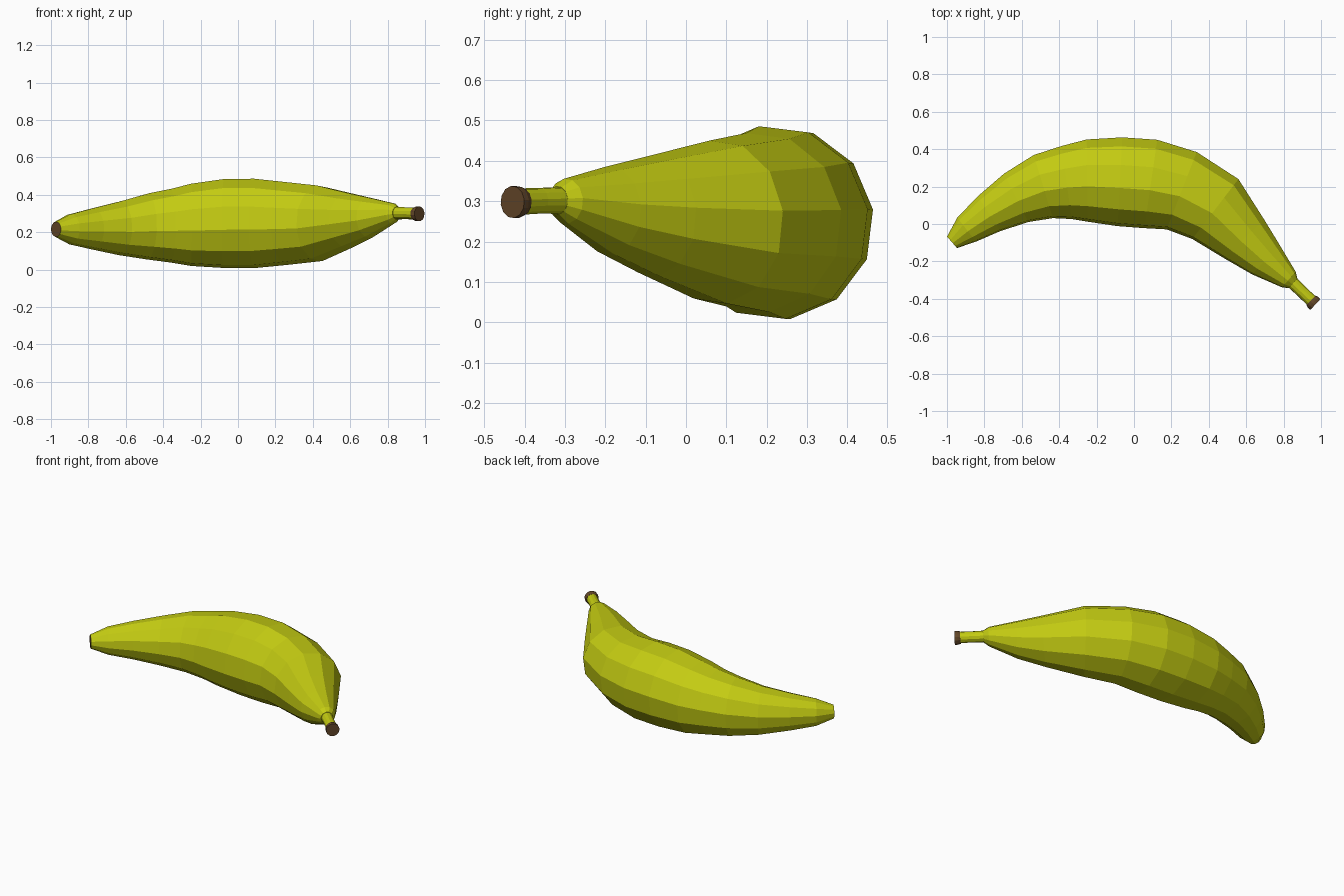
import bpy, bmesh, math
from mathutils import Vector

if "Cube" in bpy.data.objects:
    bpy.data.objects.remove(bpy.data.objects["Cube"])

SIDES, PHASE = 12, math.radians(8)


def material(name, color):
    m = bpy.data.materials.new(name)
    m.diffuse_color = (*color, 1)
    m.use_nodes = True
    m.node_tree.nodes["Principled BSDF"].inputs["Base Color"].default_value = m.diffuse_color
    return m


PEEL = material("peel yellow green", (0.55, 0.60, 0.006))
BROWN = material("tip brown", (0.125, 0.063, 0.022))


def loft(name, rings, mats, cap_start=0, cap_end=0):
    """Sweep a 12-sided section along rings of (x, y, z, radius)."""
    bm = bmesh.new()
    pts = [Vector(r[:3]) for r in rings]
    loops = []
    for i, (p, r) in enumerate(zip(pts, rings)):
        t = pts[min(i + 1, len(pts) - 1)] - pts[max(i - 1, 0)]
        t.z = 0
        t.normalize()
        out, up = Vector((-t.y, t.x, 0)), Vector((0, 0, 1))
        loop = []
        for k in range(SIDES):
            a = PHASE + 2 * math.pi * k / SIDES
            loop.append(bm.verts.new(p + r[3] * (math.cos(a) * out + math.sin(a) * up)))
        loops.append(loop)
    for a, b in zip(loops, loops[1:]):
        for k in range(SIDES):
            n = (k + 1) % SIDES
            bm.faces.new((a[k], a[n], b[n], b[k]))
    bm.faces.new(loops[0]).material_index = cap_start
    bm.faces.new(loops[-1]).material_index = cap_end
    bmesh.ops.recalc_face_normals(bm, faces=bm.faces)
    me = bpy.data.meshes.new(name)
    bm.to_mesh(me)
    bm.free()
    for m in mats:
        me.materials.append(m)
    ob = bpy.data.objects.new(name, me)
    bpy.context.collection.objects.link(ob)
    return ob


# Curved fruit body, with a brown blossom end
body = [
    (-0.973, -0.098, 0.215, 0.041),
    (-0.895, -0.030, 0.216, 0.082),
    (-0.775, 0.055, 0.219, 0.112),
    (-0.630, 0.140, 0.222, 0.146),
    (-0.485, 0.200, 0.231, 0.178),
    (-0.360, 0.222, 0.235, 0.199),
    (-0.250, 0.232, 0.239, 0.222),
    (-0.075, 0.226, 0.246, 0.240),
    (0.090, 0.214, 0.247, 0.241),
    (0.255, 0.178, 0.247, 0.224),
    (0.435, 0.080, 0.248, 0.204),
    (0.590, -0.080, 0.263, 0.150),
    (0.705, -0.190, 0.277, 0.109),
    (0.828, -0.297, 0.300, 0.056),
    (0.850, -0.318, 0.302, 0.035),
]
loft("fruit_body", body, [PEEL, BROWN], cap_start=1)

# Narrow stem
loft("stem", [
    (0.835, -0.302, 0.302, 0.034),
    (0.900, -0.364, 0.301, 0.032),
    (0.952, -0.413, 0.299, 0.033),
], [PEEL])

# Flared cut end of the stem
loft("stem_end", [
    (0.946, -0.407, 0.298, 0.035),
    (0.957, -0.418, 0.298, 0.040),
    (0.970, -0.430, 0.298, 0.040),
], [BROWN])
